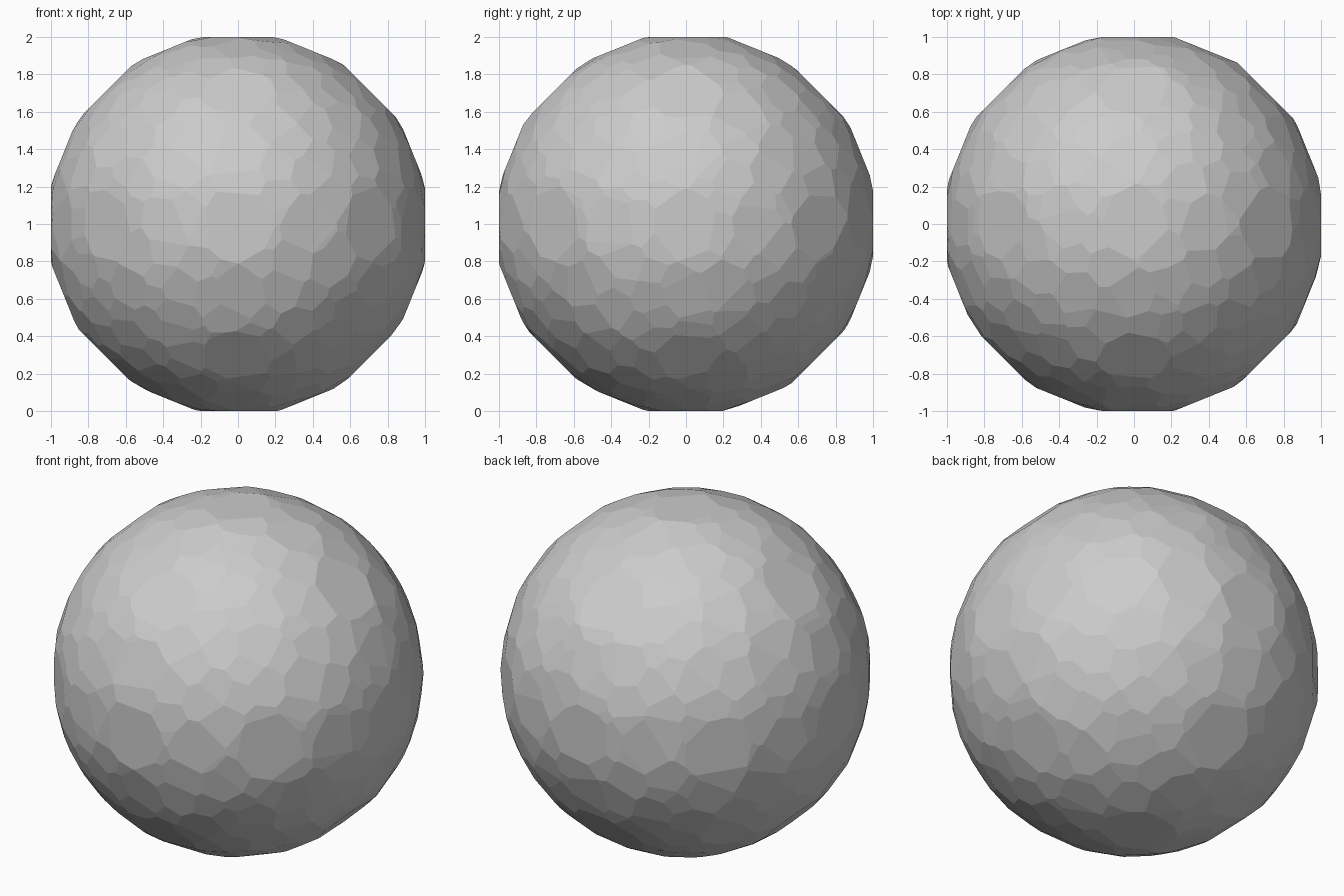
import bpy, bmesh, math, random
from itertools import product
from mathutils import Vector

cube = bpy.data.objects.get("Cube")
if cube:
    bpy.data.objects.remove(cube, do_unlink=True)

random.seed(4)


def hull(points):
    """Convex hull of a point cloud, without the unused points."""
    bm = bmesh.new()
    for p in points:
        bm.verts.new(p)
    bmesh.ops.convex_hull(bm, input=bm.verts[:], use_existing_faces=False)
    loose = [v for v in bm.verts if not v.link_faces]
    bmesh.ops.delete(bm, geom=loose, context="VERTS")
    bm.normal_update()
    return bm


# Cutting planes, each stored as its normal divided by its distance
planes = []

# Large flats: six on the axes and twelve on the diagonals between them
for d in product((-1, 0, 1), repeat=3):
    if sum(map(abs, d)) in (1, 2):
        planes.append(Vector(d).normalized())

# Medium flats joining each axis flat to its diagonal neighbours
near, far = math.cos(math.radians(22)), math.sin(math.radians(22))
for a, b in product(range(3), repeat=2):
    if a != b:
        for s, t in product((-1, 1), repeat=2):
            n = Vector((0, 0, 0))
            n[a], n[b] = s * near, t * far
            planes.append(n / random.uniform(1.006, 1.009))

# Small irregular chips spread evenly over the rest of the ball
COUNT = 480
for i in range(COUNT):
    z = 1 - (2 * i + 1) / COUNT
    r, turn = math.sqrt(1 - z * z), i * math.pi * (3 - math.sqrt(5))
    n = Vector((r * math.cos(turn), r * math.sin(turn), z))
    n += Vector([random.uniform(-0.06, 0.06) for _ in range(3)])
    planes.append(n.normalized() / random.uniform(1.01, 1.017))

# Each hull triangle of the plane points gives one corner of the ball
dual = hull(planes)
corners = []
for f in dual.faces:
    n = f.normal
    corners.append(n / n.dot(f.verts[0].co) + Vector((0, 0, 1)))
dual.free()

ball = hull(corners)
bmesh.ops.remove_doubles(ball, verts=ball.verts[:], dist=0.001)
bmesh.ops.dissolve_limit(ball, angle_limit=math.radians(0.6),
                         verts=ball.verts[:], edges=ball.edges[:])
bmesh.ops.recalc_face_normals(ball, faces=ball.faces[:])

mesh = bpy.data.meshes.new("faceted_ball")
ball.to_mesh(mesh)
ball.free()
obj = bpy.data.objects.new("faceted_ball", mesh)
bpy.context.collection.objects.link(obj)

# Plain grey stone
mat = bpy.data.materials.new("stone_grey")
mat.use_nodes = True
grey = (0.6, 0.6, 0.6, 1)
mat.diffuse_color = grey
mat.node_tree.nodes["Principled BSDF"].inputs["Base Color"].default_value = grey
mesh.materials.append(mat)
